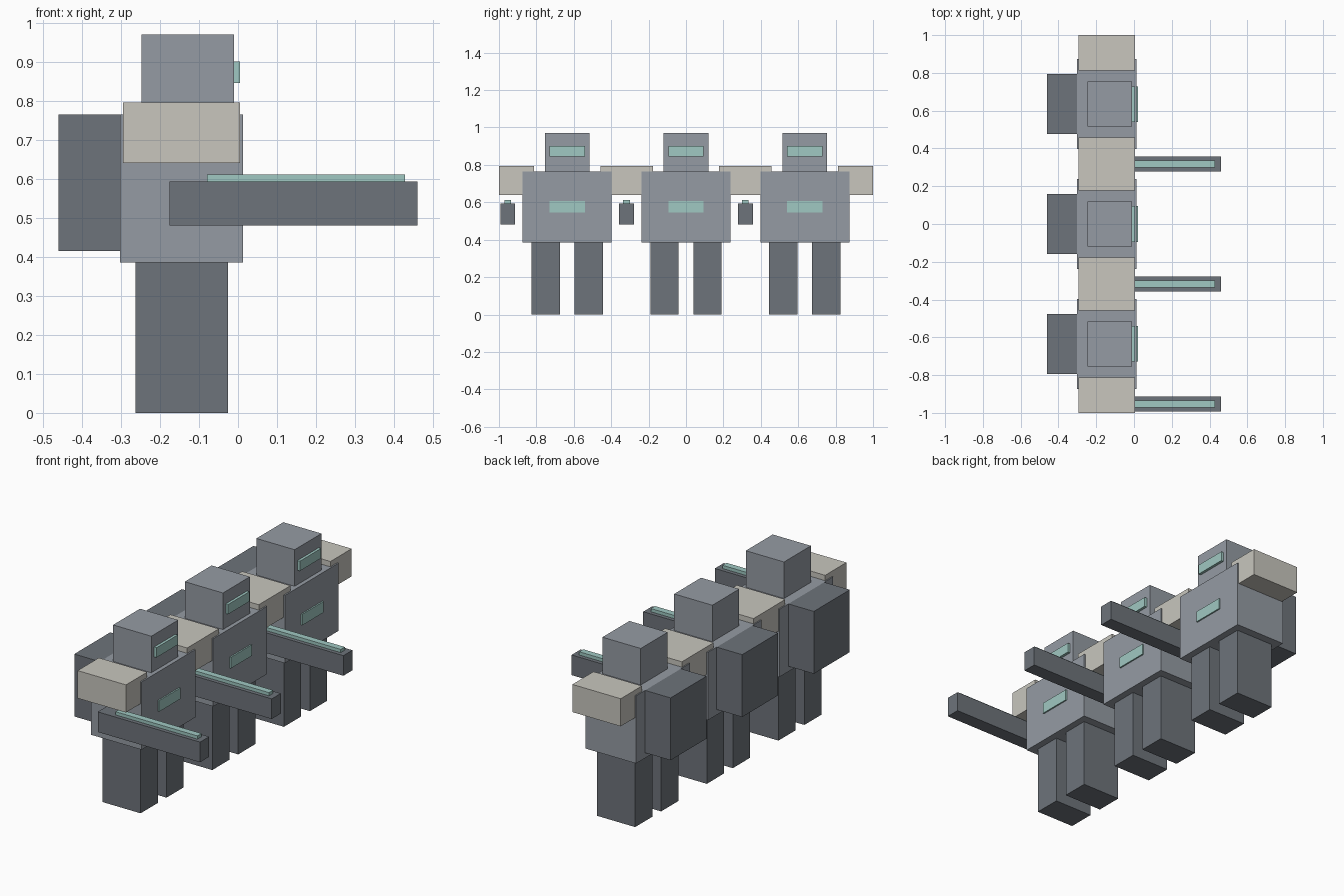
import bpy

cube = bpy.data.objects.get("Cube")
if cube:
    bpy.data.objects.remove(cube, do_unlink=True)


def material(name, rgb):
    mat = bpy.data.materials.new(name)
    mat.use_nodes = True
    color = (*rgb, 1)
    mat.diffuse_color = color
    mat.node_tree.nodes["Principled BSDF"].inputs["Base Color"].default_value = color
    return mat


GREY = material("armour grey", (0.30, 0.33, 0.37))
DARK = material("dark grey", (0.155, 0.173, 0.197))
PALE = material("pale stone", (0.58, 0.565, 0.515))
TEAL = material("glowing teal", (0.35, 0.58, 0.54))


def box(name, x, y, z, mat):
    """Axis-aligned box from its (low, high) extents on each axis."""
    spans = (x, y, z)
    bpy.ops.mesh.primitive_cube_add(size=1, location=[(a + b) / 2 for a, b in spans])
    obj = bpy.context.object
    obj.name = name
    obj.scale = [b - a for a, b in spans]
    bpy.ops.object.transform_apply(location=False, rotation=False, scale=True)
    obj.data.materials.append(mat)


def centred(middle, half):
    return middle - half, middle + half


def trooper(label, y):
    # Body, head and backpack
    box(f"{label}_torso", (-0.302, 0.013), centred(y, 0.238), (0.385, 0.765), GREY)
    box(f"{label}_head", (-0.247, -0.01), centred(y, 0.119), (0.765, 0.97), GREY)
    box(f"{label}_backpack", (-0.46, -0.302), centred(y, 0.159), (0.415, 0.765), DARK)

    # Visor and chest light
    box(f"{label}_visor", (-0.01, 0.005), centred(y, 0.094), (0.845, 0.9), TEAL)
    box(f"{label}_chest_light", (0.013, 0.021), centred(y, 0.094), (0.545, 0.607), TEAL)

    # Paired legs and shoulder pads
    for side, sign in (("near", -1), ("far", 1)):
        box(f"{label}_{side}_leg", (-0.263, -0.026),
            centred(y + sign * 0.115, 0.076), (0, 0.385), DARK)
        box(f"{label}_{side}_shoulder", (-0.295, 0.005),
            centred(y + sign * 0.271, 0.094), (0.64, 0.795), PALE)

    # Rifle with a lit strip along its top
    rifle_y = y - 0.318
    box(f"{label}_rifle", (-0.175, 0.46), centred(rifle_y, 0.04), (0.48, 0.593), DARK)
    box(f"{label}_rifle_strip", (-0.08, 0.428), centred(rifle_y, 0.018), (0.593, 0.611), TEAL)


# Three troopers standing shoulder to shoulder
for i, label in enumerate(("first", "middle", "last")):
    trooper(label, (i - 1) * 0.635)
